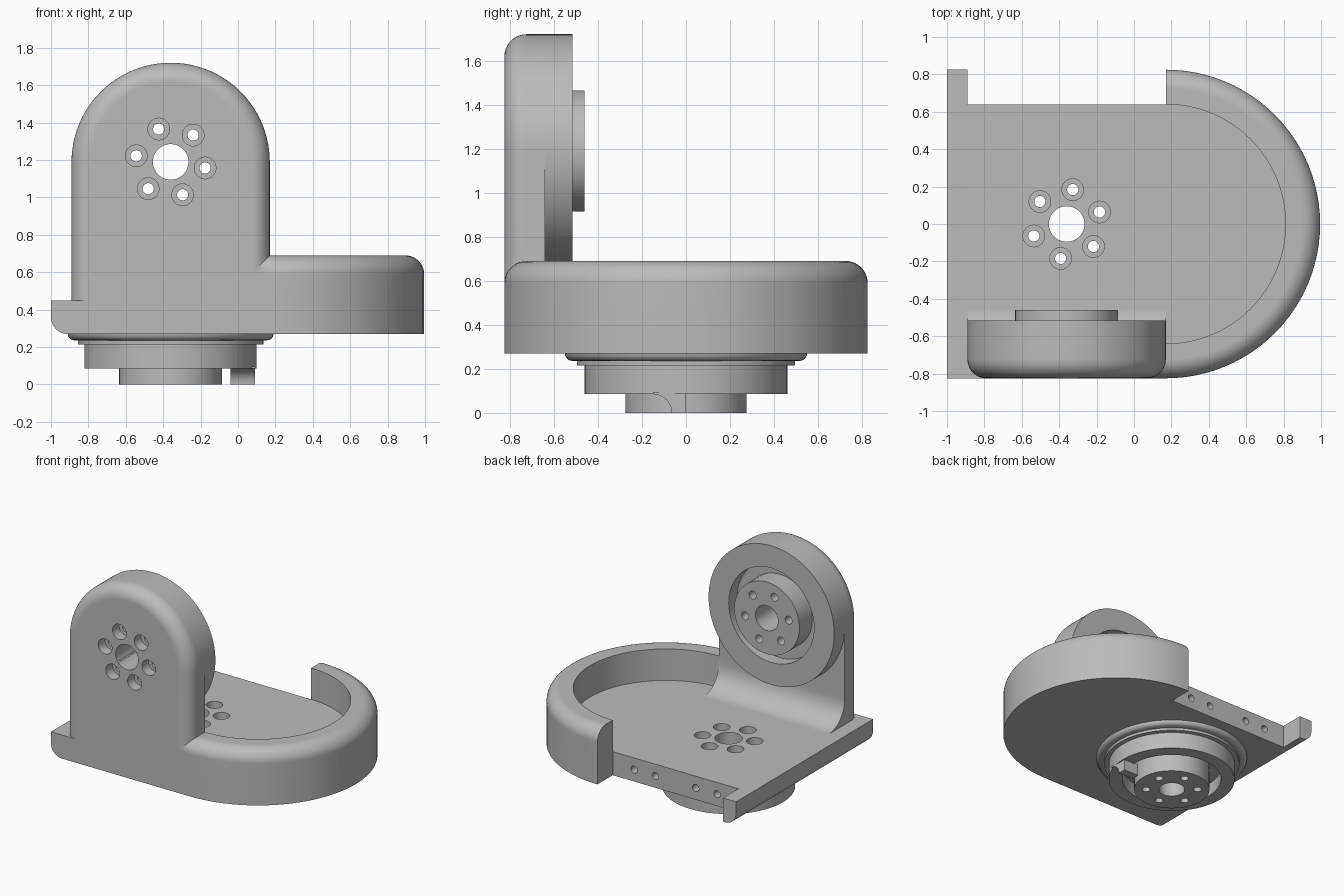
import bpy, bmesh, math
from math import pi, sin, cos

if "Cube" in bpy.data.objects:
    bpy.data.objects.remove(bpy.data.objects["Cube"])

grey = bpy.data.materials.new("plain_grey")
grey.diffuse_color = (0.5, 0.5, 0.5, 1)
grey.use_nodes = True
grey.node_tree.nodes["Principled BSDF"].inputs["Base Color"].default_value = grey.diffuse_color

CX, CZ = -0.36, 1.19        # shared hub x, height of the upright's hub
R_OUT, R_IN = 0.825, 0.64   # rim radii
FLOOR, BASE, F = 0.45, 0.27, 0.1
N = 96


def loft(name, rings, closed=False):
    """Skin a list of equal-sized point rings; cap the ends unless closed."""
    bm = bmesh.new()
    vs = [[bm.verts.new(p) for p in r] for r in rings]
    n = len(rings[0])
    pairs = list(zip(vs, vs[1:])) + ([(vs[-1], vs[0])] if closed else [])
    for a, b in pairs:
        for i in range(n):
            j = (i + 1) % n
            bm.faces.new((a[i], a[j], b[j], b[i]))
    if not closed:
        bm.faces.new(vs[0])
        bm.faces.new(vs[-1])
    bmesh.ops.recalc_face_normals(bm, faces=bm.faces)
    me = bpy.data.meshes.new(name)
    bm.to_mesh(me)
    bm.free()
    me.materials.append(grey)
    ob = bpy.data.objects.new(name, me)
    bpy.context.collection.objects.link(ob)
    return ob


def lathe(name, profile, axis, a=CX, b=0.0, n=N, closed=False):
    """Revolve (radius, height) points about a z or y axis through (a, b)."""
    rings = []
    for r, h in profile:
        pts = [(a + r * cos(2 * pi * i / n), b + r * sin(2 * pi * i / n)) for i in range(n)]
        rings.append([(p, q, h) if axis == 'z' else (p, h, q) for p, q in pts])
    return loft(name, rings, closed)


def boolean(target, other, op, keep=False):
    bpy.context.view_layer.objects.active = target
    m = target.modifiers.new(op, 'BOOLEAN')
    m.operation, m.object, m.solver = op, other, 'EXACT'
    bpy.ops.object.modifier_apply(modifier=m.name)
    if not keep:
        bpy.data.objects.remove(other)


def quarter(cx, cy, r, a0, steps=10):
    return [(cx + r * cos(a0 + pi / 2 * i / steps), cy + r * sin(a0 + pi / 2 * i / steps))
            for i in range(steps + 1)]


# base plate: half-round outline with a cut-out at the back
arc = [-pi / 2 + pi * i / 48 for i in range(49)]
outline = [(0.17 + R_OUT * cos(a), R_OUT * sin(a)) for a in arc]
outline += [(0.17, R_IN), (-0.89, R_IN), (-0.89, R_OUT), (-1, R_OUT), (-1, -R_OUT)]
body = loft("bracket_body", [[(x, y, z) for x, y in outline] for z in (BASE, FLOOR)])
bm = bmesh.new()
bm.from_mesh(body.data)
edge = [e for e in bm.edges if all(v.co.x < -0.999 and v.co.z < BASE + 0.01 for v in e.verts)]
bmesh.ops.bevel(bm, geom=edge, offset=0.09, segments=10, profile=0.5, affect='EDGES')
bm.to_mesh(body.data)
bm.free()

# raised half-round rim with a rounded outer top edge
section = [(R_IN, FLOOR), (R_OUT, FLOOR)] + quarter(R_OUT - F, 0.69 - F, F, 0) + [(R_IN, 0.69)]
stations = [(0.05, -pi / 2)] + [(0.17, a) for a in arc]
rim = loft("rim", [[(x + r * cos(a), r * sin(a), z) for r, z in section] for x, a in stations])


# arched upright with a rounded front edge
def arch(y, inset):
    w = 0.53 - inset
    pts = [(CX + w * cos(2 * pi * i / N), y, CZ + w * sin(2 * pi * i / N)) for i in range(N // 2 + 1)]
    return pts + [(CX - w, y, FLOOR), (CX + w, y, FLOOR)]


steps = [pi / 2 * i / 10 for i in range(11)]
upright = loft("upright", [arch(-R_OUT + F * (1 - cos(t)), F * (1 - sin(t))) for t in steps]
               + [arch(-R_IN, 0)])

# concave fillet between upright and floor
curve = [(-R_IN, FLOOR)] + quarter(-0.45, 0.64, 0.19, pi)[::-1]
fillet = loft("floor_fillet", [[(x, y, z) for y, z in curve] for x in (-0.89, 0.17)])

# round housing with ring groove and hub on the inner side of the upright
housing = lathe("upright_hub", [(0.05, -R_IN), (0.53, -R_IN), (0.53, -0.515), (0.36, -0.515),
                                (0.36, -0.615), (0.275, -0.615), (0.275, -0.46), (0.05, -0.46)],
                'y', b=CZ, closed=True)

for part in (rim, upright, fillet, housing):
    boolean(body, part, 'UNION')

# lower hub: rounded flange, steps, ring groove and centre boss
hub = lathe("lower_hub", [(0.05, BASE), (0.55, BASE), (0.548, 0.258), (0.54, 0.246), (0.528, 0.238),
                          (0.51, 0.235), (0.495, 0.235), (0.495, 0.215), (0.46, 0.215), (0.46, 0.085),
                          (0.36, 0.085), (0.36, 0.185), (0.275, 0.185), (0.275, 0), (0.05, 0)],
            'z', closed=True)

# stop key on the ring of the lower hub
key_side = [(0, 0.095), (-0.15, 0.095)] + quarter(-0.15, 0, 0.085, 0)[::-1] + [(0, 0)]
key = loft("stop_key", [[(x, y, z) for y, z in key_side] for x in (-0.04, 0.09)])

# counterbored screw holes and centre holes
for k in range(6):
    a = math.radians(50 + 60 * k)
    c = lathe("cutter", [(0.058, -0.9), (0.058, -0.745), (0.03, -0.745), (0.03, -0.4)], 'y',
              CX + 0.187 * cos(a), CZ + 0.187 * sin(a), 32)
    boolean(body, c, 'DIFFERENCE')
    a = math.radians(20 + 60 * k)
    c = lathe("cutter", [(0.058, 0.5), (0.058, 0.33), (0.03, 0.33), (0.03, -0.1)], 'z',
              CX + 0.187 * cos(a), 0.187 * sin(a), 32)
    boolean(hub, c, 'DIFFERENCE', keep=True)
    boolean(body, c, 'DIFFERENCE')
boolean(body, lathe("cutter", [(0.095, -0.9), (0.095, -0.4)], 'y', b=CZ, n=64), 'DIFFERENCE')
c = lathe("cutter", [(0.095, 0.5), (0.095, -0.1)], 'z', n=64)
boolean(hub, c, 'DIFFERENCE', keep=True)
boolean(body, c, 'DIFFERENCE')

# small holes in the back edge of the plate
for dx in (-0.35, -0.17, 0.17, 0.35):
    c = lathe("cutter", [(0.027, 0.5), (0.027, 0.7)], 'y', CX + dx, 0.36, 24)
    boolean(body, c, 'DIFFERENCE')

# smooth shading with sharp edges kept
for ob in (body, hub, key):
    bpy.ops.object.select_all(action='DESELECT')
    ob.select_set(True)
    bpy.context.view_layer.objects.active = ob
    bpy.ops.object.shade_smooth_by_angle(angle=math.radians(30))
    m = ob.modifiers.new("even_normals", 'WEIGHTED_NORMAL')
    m.keep_sharp = True
